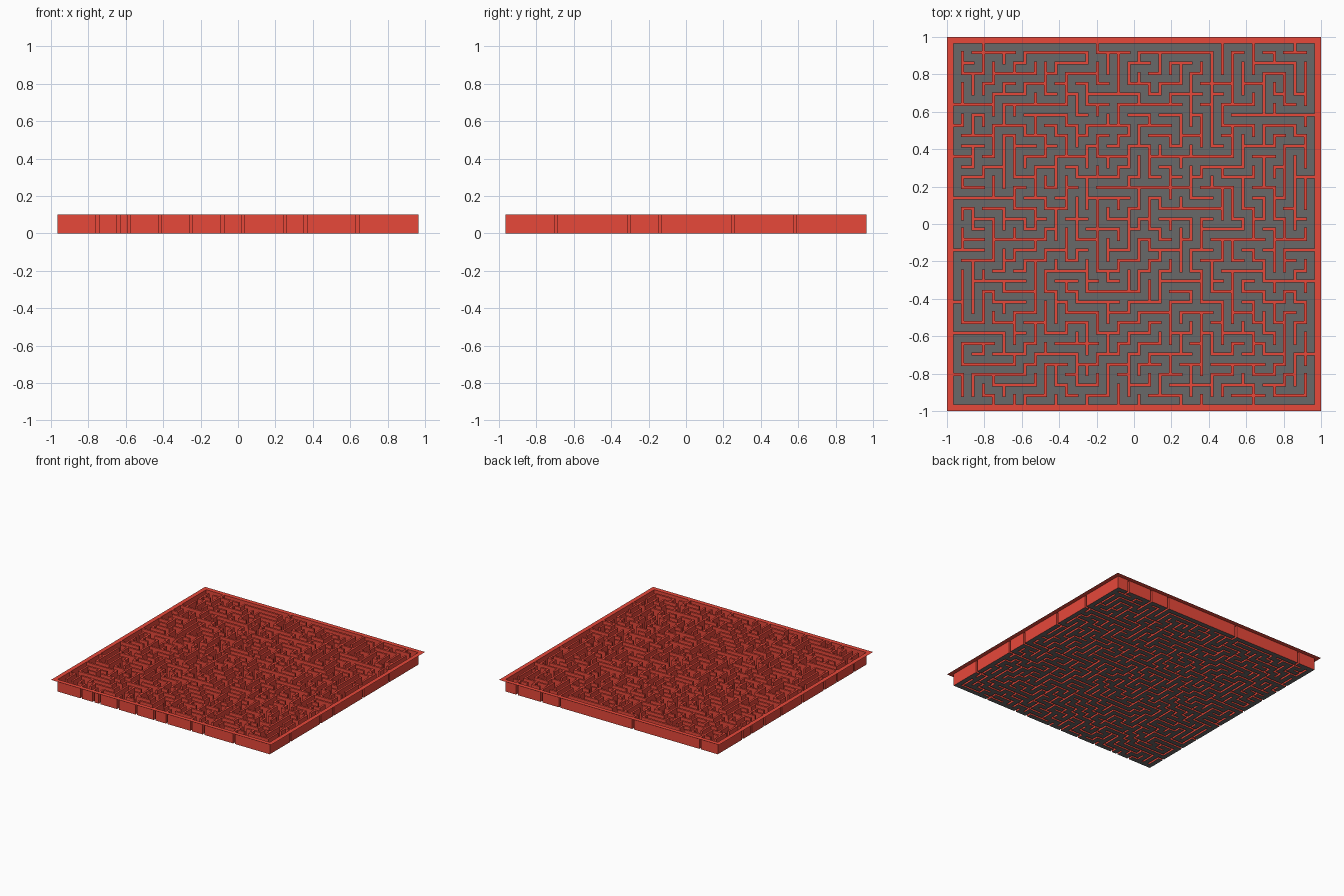
import bpy, random

if "Cube" in bpy.data.objects:
    bpy.data.objects.remove(bpy.data.objects["Cube"])

random.seed(7)
N = 35                    # maze cells per side
P = 1 / 18                # pitch between wall centres
W = 0.016                 # wall thickness
H = 0.1                   # wall height
S = 2 * N + 1             # fine grid: even index = wall strip, odd = corridor

# Wall strips rooted on each rim: (position, length in cells)
FRONT = [(-.75, 1), (-.64, 1), (-.58, 1), (-.42, 1), (-.25, 1),
         (-.08, 2), (.03, 1), (.25, 1), (.36, 1), (.64, 2)]
BACK = [(-.81, 3), (-.19, 1), (.47, 1), (.64, 2), (.86, 1)]
RIGHT = [(-.69, 2), (-.31, 5), (-.14, 2), (.25, 1), (.58, 6)]
LEFT = [(.64, 2), (.53, 1), (.36, 2), (.14, 2), (-.14, 3),
        (-.42, 1), (-.58, 4), (-.81, 1)]

blocked = set()


def block(a, b):
    blocked.add(frozenset((a, b)))


def root_walls(walls, to_cell):
    for pos, length in walls:
        k = round((pos + N * P / 2) / P)
        for d in range(length):
            block(to_cell(k - 1, d), to_cell(k, d))


root_walls(FRONT, lambda k, d: (k, d))
root_walls(BACK, lambda k, d: (k, N - 1 - d))
root_walls(LEFT, lambda k, d: (d, k))
root_walls(RIGHT, lambda k, d: (N - 1 - d, k))

# Corridors along the rim run unbroken between the rooted walls
M = N - 1
ring = ([(i, 0) for i in range(M)] + [(M, i) for i in range(M)]
        + [(i, M) for i in range(M, 0, -1)] + [(0, i) for i in range(M, 0, -1)])
start = next(i for i in range(len(ring))
             if frozenset((ring[i - 1], ring[i])) in blocked)
ring = ring[start:] + ring[:start]
group, run = {}, []
open_cells = {(2 * i + 1, 2 * j + 1) for i in range(N) for j in range(N)}


def carve(a, b):
    open_cells.add((a[0] + b[0] + 1, a[1] + b[1] + 1))


for i, c in enumerate(ring):
    if i and frozenset((ring[i - 1], c)) not in blocked:
        carve(ring[i - 1], c)
    else:
        run = []
    run.append(c)
    group[c] = run

# Depth-first carving of the remaining corridors
stack, seen = [(17, 17)], {(17, 17)}
while stack:
    x, y = stack[-1]
    options = [(x + dx, y + dy) for dx, dy in ((1, 0), (-1, 0), (0, 1), (0, -1))
               if 0 <= x + dx < N and 0 <= y + dy < N
               and (x + dx, y + dy) not in seen
               and frozenset(((x, y), (x + dx, y + dy))) not in blocked]
    if not options:
        stack.pop()
        continue
    c = random.choice(options)
    carve((x, y), c)
    cells = list(group.get(c, [c]))
    random.shuffle(cells)
    seen.update(cells)
    stack.extend(cells)

# Fine grid lines; the outermost strips widen into the rim flange
lines = []
for i in range(N + 1):
    c = (i - N / 2) * P
    lines += [c - W / 2, c + W / 2]
lines[0], lines[-1] = -1, 1


class Surface:
    def __init__(self):
        self.index, self.verts, self.faces = {}, [], []

    def face(self, *corners):
        ids = []
        for i, j, z in corners:
            if (i, j, z) not in self.index:
                self.index[i, j, z] = len(self.verts)
                self.verts.append((lines[i], lines[j], z))
            ids.append(self.index[i, j, z])
        self.faces.append(ids)

    def build(self, name, color):
        mesh = bpy.data.meshes.new(name)
        mesh.from_pydata(self.verts, [], self.faces)
        ob = bpy.data.objects.new(name, mesh)
        bpy.context.collection.objects.link(ob)
        mat = bpy.data.materials.new(name + "_paint")
        mat.diffuse_color = color
        mat.use_nodes = True
        mat.node_tree.nodes["Principled BSDF"].inputs["Base Color"].default_value = mat.diffuse_color
        mesh.materials.append(mat)


# Thin-sheet tray: dark grey corridor floors, red wall sides, tops and rim
floor, walls = Surface(), Surface()
for i in range(S):
    for j in range(S):
        is_open = (i, j) in open_cells
        z = 0 if is_open else H
        (floor if is_open else walls).face(
            (i, j, z), (i + 1, j, z), (i + 1, j + 1, z), (i, j + 1, z))
        if is_open:
            corners = [(i, j), (i + 1, j), (i + 1, j + 1), (i, j + 1)]
            for k, (dx, dy) in enumerate(((0, -1), (1, 0), (0, 1), (-1, 0))):
                if (i + dx, j + dy) not in open_cells:
                    a, b = corners[k], corners[(k + 1) % 4]
                    walls.face((*b, 0), (*a, 0), (*a, H), (*b, H))

floor.build("corridor_floor", (0.14, 0.14, 0.14, 1))
walls.build("maze_walls_and_rim", (0.8, 0.065, 0.042, 1))
